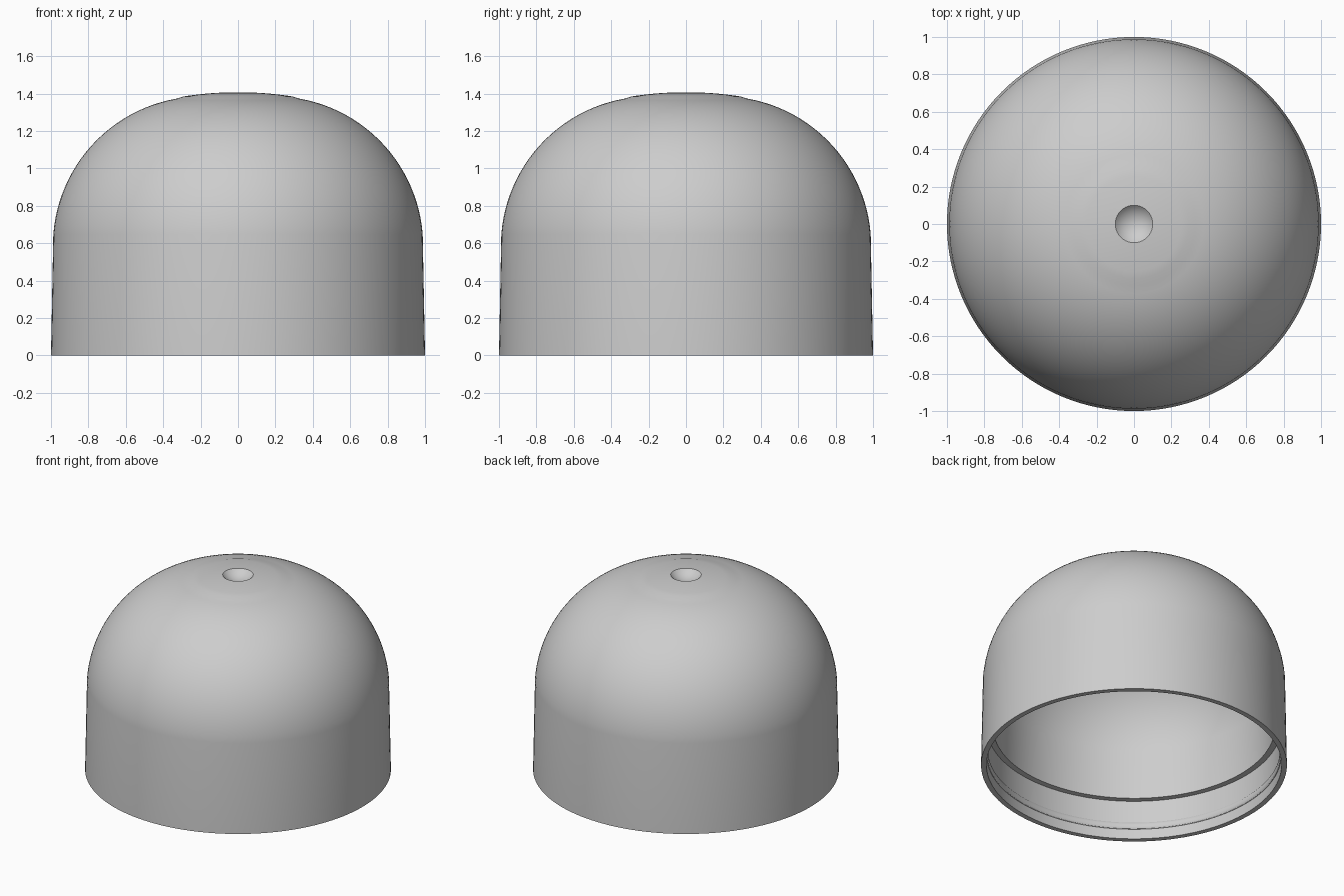
import bpy, bmesh, math
from mathutils import Matrix

cube = bpy.data.objects.get("Cube")
if cube:
    bpy.data.objects.remove(cube)

SEGMENTS = 128


def arc(cx, cz, r, start, end, steps):
    """Points (radius, height) along an arc, angles in degrees."""
    angles = [math.radians(start + (end - start) * i / steps) for i in range(steps + 1)]
    return [(cx + r * math.cos(a), cz + r * math.sin(a)) for a in angles]


def lathe(name, profile, material):
    """Spin a profile around z into a smooth closed shell."""
    bm = bmesh.new()
    verts = [bm.verts.new((r, 0, z)) for r, z in profile]
    edges = [bm.edges.new(pair) for pair in zip(verts, verts[1:])]
    bmesh.ops.spin(bm, geom=verts + edges, axis=(0, 0, 1), cent=(0, 0, 0),
                   angle=math.tau, steps=SEGMENTS, use_duplicate=False)
    bmesh.ops.remove_doubles(bm, verts=bm.verts, dist=0.0002)
    bmesh.ops.recalc_face_normals(bm, faces=bm.faces)
    mesh = bpy.data.meshes.new(name)
    bm.to_mesh(mesh)
    bm.free()
    mesh.materials.append(material)
    obj = bpy.data.objects.new(name, mesh)
    bpy.context.collection.objects.link(obj)
    bpy.ops.object.select_all(action='DESELECT')
    obj.select_set(True)
    bpy.context.view_layer.objects.active = obj
    bpy.ops.object.shade_smooth_by_angle(angle=math.radians(25))
    return obj


grey = bpy.data.materials.new("light_grey")
grey.use_nodes = True
colour = (0.61, 0.61, 0.61, 1)
grey.diffuse_color = colour
grey.node_tree.nodes["Principled BSDF"].inputs["Base Color"].default_value = colour

# Dome: a big shoulder arc that runs into a flatter crown arc
SHOULDER = (0.19, 0.585)
CROWN_R = 1.9
CROWN_Z = 1.407 - CROWN_R
DIMPLE_R, DIMPLE_DEPTH = 0.1, 0.045


def dome(thickness, start, crown_end):
    shoulder = arc(*SHOULDER, 0.8 - thickness, start, 80, 24)
    return shoulder + arc(0, CROWN_Z, CROWN_R - thickness, 80, crown_end, 6)[1:]


# Dimple: a shallow spherical cup in the crown
rim_angle = math.degrees(math.acos(DIMPLE_R / CROWN_R))
rim_z = CROWN_Z + CROWN_R * math.sin(math.radians(rim_angle))
cup_r = (DIMPLE_R ** 2 + DIMPLE_DEPTH ** 2) / (2 * DIMPLE_DEPTH)
cup_z = rim_z - DIMPLE_DEPTH + cup_r
cup_start = math.degrees(math.asin((rim_z - cup_z) / cup_r))
dimple = arc(0, cup_z, cup_r, cup_start, -90, 8)

# Outer wall tapers slightly towards the dome
outer = [(1.0, 0.0)] + dome(0, 4.5, rim_angle) + dimple[1:]

# Inside: dome, stepped ledge, snap bead and open rim
inner_dome = dome(0.075, 4.5, 90)[::-1]
snap_bead = arc(0.962, 0.095, 0.025, 90, 270, 8)
snap_bead = [(0.962 - (0.962 - r) * 0.4, z) for r, z in snap_bead]
inner = inner_dome + [(0.92, 0.28), (0.96, 0.28)] + snap_bead + [(0.965, 0.0)]

lathe("domed_cap", outer + inner + [outer[0]], grey)
